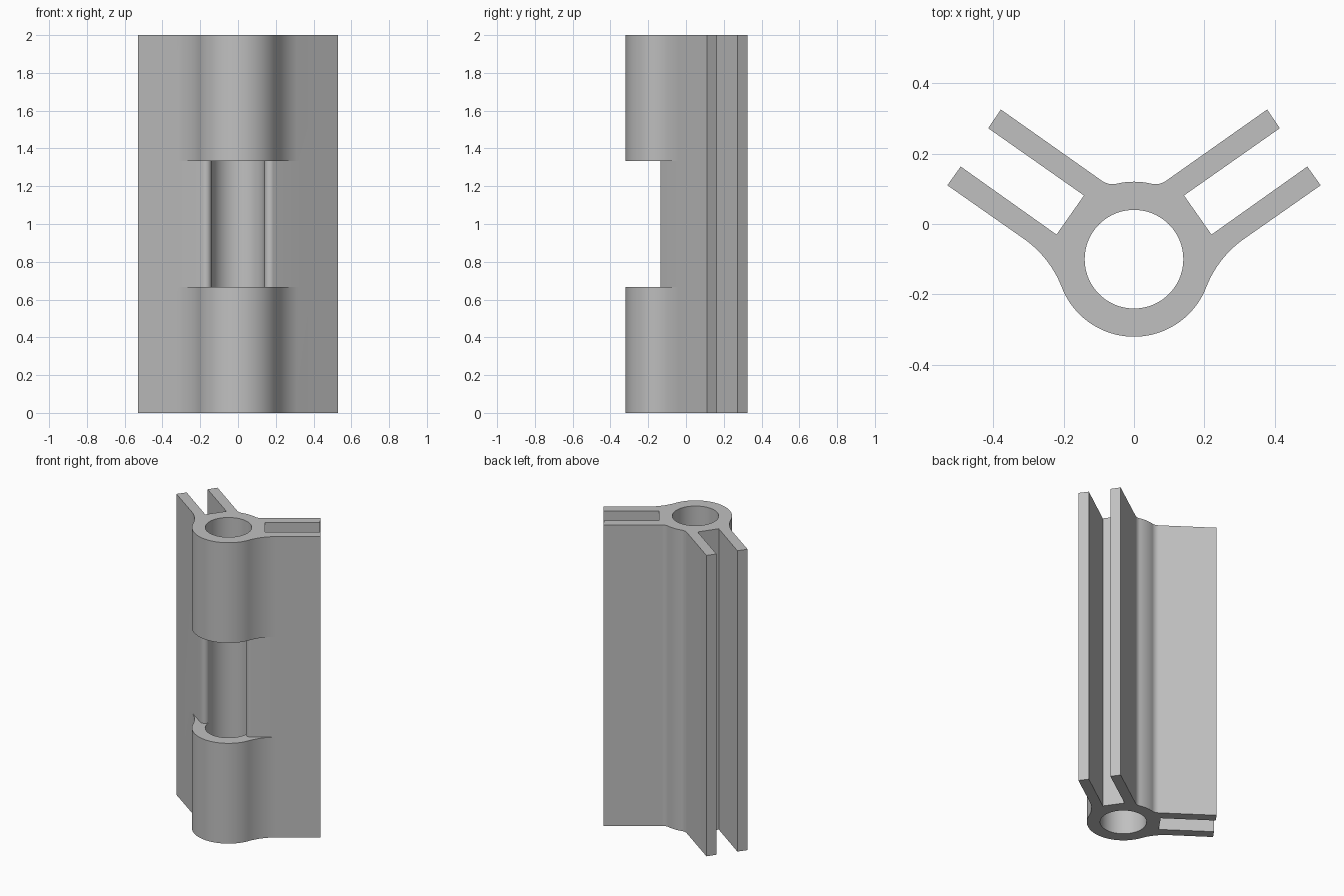
import bpy
import bmesh
from math import acos, cos, sin, pi, radians
from mathutils import Vector

if "Cube" in bpy.data.objects:
    bpy.data.objects.remove(bpy.data.objects["Cube"], do_unlink=True)

CENTRE = Vector((0, -0.1))      # axis of the tube
OUTER, BORE = 0.22, 0.14        # tube radii
HEIGHT = 2.0
FRONT, BACK = radians(-55), radians(125)   # facing of the arm faces


def polar(angle):
    return Vector((cos(angle), sin(angle)))


def arc(centre, radius, start, end, steps):
    return [centre + radius * polar(start + (end - start) * i / steps)
            for i in range(steps + 1)]


def blend(facing, point, radius, turn):
    """Concave fillet between the tube and an arm face: tube angle, points."""
    gap = polar(facing).dot(Vector(point) - CENTRE)
    angle = facing + turn * acos((radius + gap) / (radius + OUTER))
    middle = CENTRE + (OUTER + radius) * polar(angle)
    return angle, arc(middle, radius, angle + pi, facing + pi, 16)


def mirrored(half):
    """Close a right-hand outline with its mirror image."""
    return half + [Vector((-p.x, p.y)) for p in reversed(half) if p.x > 1e-5]


def prism(name, outline, bottom, top):
    bm = bmesh.new()
    face = bm.faces.new([bm.verts.new((p[0], p[1], bottom)) for p in outline])
    raised = bmesh.ops.extrude_face_region(bm, geom=[face])["geom"]
    bmesh.ops.translate(bm, vec=(0, 0, top - bottom),
                        verts=[g for g in raised if isinstance(g, bmesh.types.BMVert)])
    bmesh.ops.recalc_face_normals(bm, faces=bm.faces)
    mesh = bpy.data.meshes.new(name)
    bm.to_mesh(mesh)
    bm.free()
    obj = bpy.data.objects.new(name, mesh)
    bpy.context.collection.objects.link(obj)
    return obj


def cut(target, cutter):
    mod = target.modifiers.new("cut", 'BOOLEAN')
    mod.operation, mod.solver, mod.object = 'DIFFERENCE', 'EXACT', cutter
    bpy.context.view_layer.objects.active = target
    bpy.ops.object.modifier_apply(modifier=mod.name)
    bpy.data.objects.remove(cutter, do_unlink=True)


# Extruded outline: round tube with a pair of slotted arms on each side
front_end, front_blend = blend(FRONT, (0.53, 0.11), 0.3, 1)
back_end, back_blend = blend(BACK, (0.38, 0.325), 0.052, -1)
arms = [Vector(p) for p in ((0.53, 0.11), (0.492, 0.163), (0.22, -0.03),
                            (0.142, 0.081), (0.414, 0.272), (0.378, 0.325))]
half = (arc(CENTRE, OUTER, -pi / 2, front_end, 32)[:-1] + front_blend + arms
        + back_blend[::-1] + arc(CENTRE, OUTER, back_end, pi / 2, 6)[1:])
body = prism("hinge_extrusion", mirrored(half), 0, HEIGHT)

# Bore through the tube
cut(body, prism("bore_cutter", arc(CENTRE, BORE, 0, 2 * pi, 96)[:-1], -0.1, HEIGHT + 0.1))

# Front window in the middle third, with rounded lips beside the bore
face_line = polar(FRONT).dot(Vector((0.53, 0.11)))
along = polar(FRONT + pi / 2)
outside = polar(FRONT) * face_line + along * 0.26
lip = arc(Vector((0.17, -0.105)), 0.03, FRONT, -pi, 12)
window = [Vector((0.4, -0.5)), outside] + lip + [Vector((0.12, -0.1))]
cut(body, prism("window_cutter", mirrored(window), HEIGHT / 3, HEIGHT * 2 / 3))

# Plain grey metal
metal = bpy.data.materials.new("grey_metal")
grey = (0.53, 0.53, 0.53, 1)
metal.use_nodes = True
metal.diffuse_color = grey
metal.node_tree.nodes["Principled BSDF"].inputs["Base Color"].default_value = grey
body.data.materials.clear()
body.data.materials.append(metal)
for poly in body.data.polygons:
    poly.material_index = 0

bpy.ops.object.select_all(action='DESELECT')
body.select_set(True)
bpy.context.view_layer.objects.active = body
bpy.ops.object.shade_smooth_by_angle(angle=radians(30))
